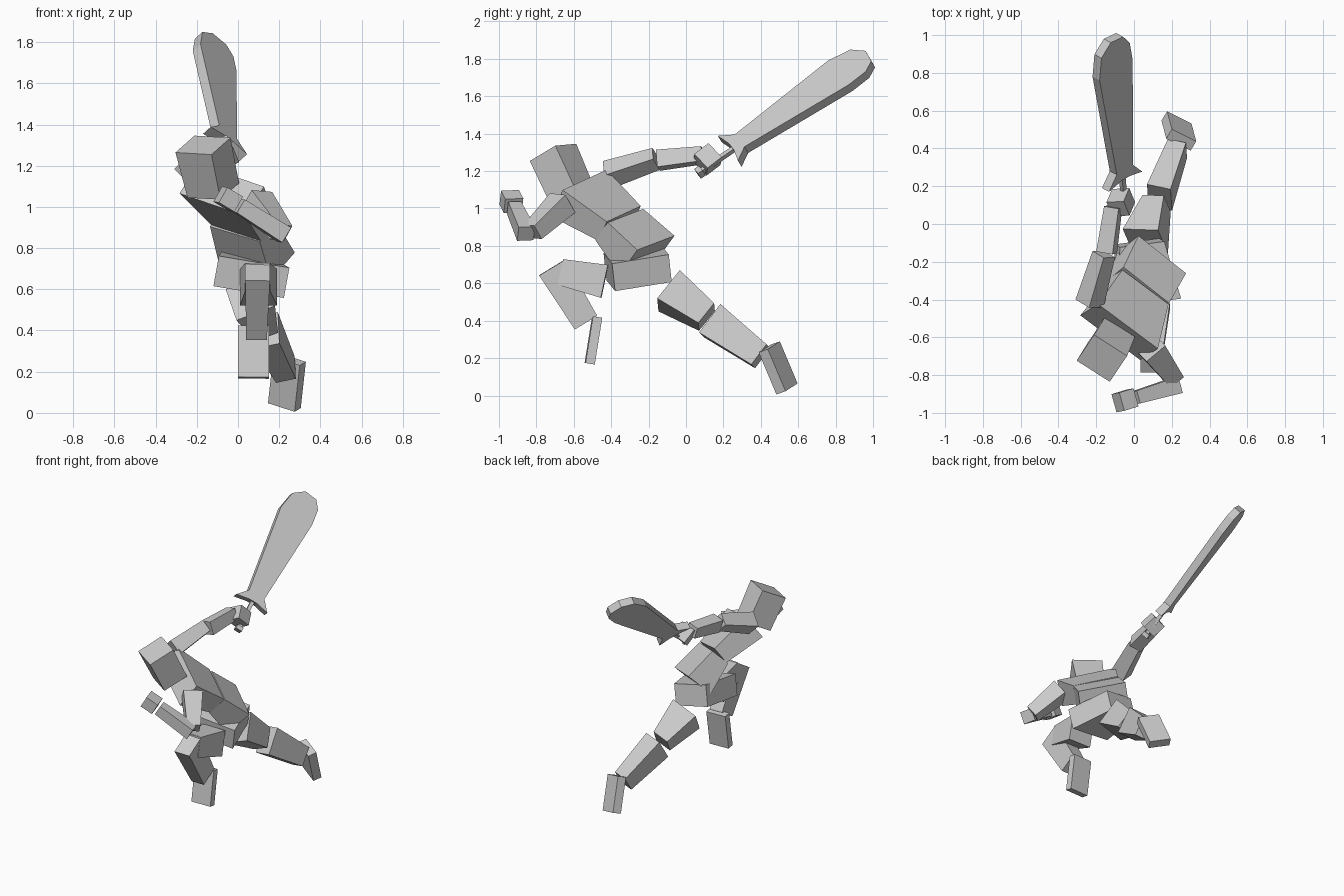
import bpy, bmesh
from mathutils import Vector


def make_object(name, bm):
    bmesh.ops.recalc_face_normals(bm, faces=bm.faces)
    mesh = bpy.data.meshes.new(name)
    bm.to_mesh(mesh)
    bm.free()
    obj = bpy.data.objects.new(name, mesh)
    bpy.context.collection.objects.link(obj)


def block(name, start, end, side, size0, size1):
    """Tapered box from start to end; sizes are (width along side, depth)."""
    start, end, side = Vector(start), Vector(end), Vector(side)
    axis = (end - start).normalized()
    wide = (side - axis * side.dot(axis)).normalized()
    deep = axis.cross(wide)
    bm = bmesh.new()
    rings = []
    for c, (w, d) in ((start, size0), (end, size1)):
        rings.append([bm.verts.new(c + wide * w / 2 * a + deep * d / 2 * b)
                      for a, b in ((-1, -1), (1, -1), (1, 1), (-1, 1))])
    lo, hi = rings
    bm.faces.new(lo)
    bm.faces.new(hi)
    for i in range(4):
        j = (i + 1) % 4
        bm.faces.new((lo[i], lo[j], hi[j], hi[i]))
    make_object(name, bm)


# Head and twisted, leaning trunk
block("head", (-0.12, -0.613, 1.08), (-0.17, -0.711, 1.30), (0.175, -0.112, -0.01),
      (0.19, 0.18), (0.208, 0.184))
block("chest", (0.027, -0.355, 0.92), (-0.079, -0.572, 1.082), (0.245, -0.18, -0.085),
      (0.316, 0.13), (0.41, 0.18))
block("abdomen", (0.092, -0.209, 0.75), (0.025, -0.357, 0.915), (0.25, -0.205, -0.07),
      (0.33, 0.20), (0.316, 0.14))
block("pelvis", (0.065, -0.41, 0.66), (0.03, -0.10, 0.70), (0.33, 0.09, -0.05),
      (0.35, 0.15), (0.24, 0.15))

# Rear leg, stretched out behind
block("rear_thigh", (0.06, -0.09, 0.56), (0.12, 0.11, 0.42), (0.95, 0.1, 0.25),
      (0.20, 0.20), (0.12, 0.14))
block("rear_shin", (0.135, 0.14, 0.40), (0.23, 0.40, 0.21), (0.95, -0.2, 0.2),
      (0.13, 0.19), (0.10, 0.135))
block("rear_foot", (0.25, 0.445, 0.26), (0.225, 0.54, 0.035), (0.14, -0.07, -0.045),
      (0.15, 0.06), (0.15, 0.06))

# Leading leg, bent at the knee
block("front_thigh", (0.10, -0.435, 0.61), (0.095, -0.67, 0.66), (1, 0, 0),
      (0.18, 0.18), (0.12, 0.14))
block("front_shin", (0.095, -0.715, 0.685), (0.09, -0.535, 0.39), (1, 0, 0),
      (0.12, 0.165), (0.10, 0.14))
block("front_foot", (0.075, -0.475, 0.42), (0.075, -0.515, 0.17), (1, 0.03, -0.03),
      (0.15, 0.05), (0.15, 0.05))

# Sword arm, reaching back
block("sword_upper_arm", (-0.235, -0.42, 1.18), (-0.16, -0.16, 1.265), (1, 0, 1),
      (0.11, 0.11), (0.09, 0.085))
block("sword_forearm", (-0.145, -0.15, 1.258), (-0.11, 0.09, 1.285), (1, -0.15, 0.25),
      (0.09, 0.095), (0.08, 0.08))
block("sword_hand", (-0.085, 0.08, 1.30), (-0.055, 0.15, 1.225), (1, 0.1, 0.4),
      (0.10, 0.10), (0.10, 0.10))

# Free arm, folded in front
block("free_upper_arm", (0.09, -0.66, 1.03), (0.21, -0.82, 0.875), (1, 1, 0),
      (0.13, 0.12), (0.09, 0.09))
block("free_forearm", (0.225, -0.855, 0.865), (0.005, -0.92, 1.005), (0.2, -1, 0),
      (0.09, 0.085), (0.07, 0.075))
block("free_hand", (-0.01, -0.922, 1.015), (-0.085, -0.945, 1.06), (0.2, -1, 0),
      (0.10, 0.085), (0.10, 0.085))

# Broad sword: local frame along the blade
origin = Vector((-0.065, 0.28, 1.335))
along = Vector((-0.073, 0.822, 0.565)).normalized()
across = Vector((0.717, 0.42, -0.55))
across = (across - along * across.dot(along)).normalized()
normal = along.cross(across)

# Blade with flared guard, extruded from one outline
outline = [(-0.03, -0.035), (-0.125, -0.055), (-0.06, 0.02), (-0.122, 0.66), (-0.095, 0.79),
           (-0.02, 0.85), (0.07, 0.84), (0.112, 0.78), (0.122, 0.665), (0.06, 0.02),
           (0.12, -0.055), (0.03, -0.035)]
bm = bmesh.new()
verts = [bm.verts.new(origin + across * u + along * v - normal * 0.027) for u, v in outline]
face = bm.faces.new(verts)
grown = bmesh.ops.extrude_face_region(bm, geom=[face])["geom"]
bmesh.ops.translate(bm, vec=normal * 0.054,
                    verts=[g for g in grown if isinstance(g, bmesh.types.BMVert)])
if not any(len(f.verts) == len(outline) and verts[0] in f.verts for f in bm.faces):
    bm.faces.new(verts)
make_object("sword_blade", bm)

# Grip and pommel
block("sword_grip", origin - along * 0.25, origin - along * 0.03, across,
      (0.025, 0.025), (0.025, 0.025))
block("sword_pommel", origin - along * 0.265, origin - along * 0.235, across,
      (0.045, 0.045), (0.045, 0.045))
